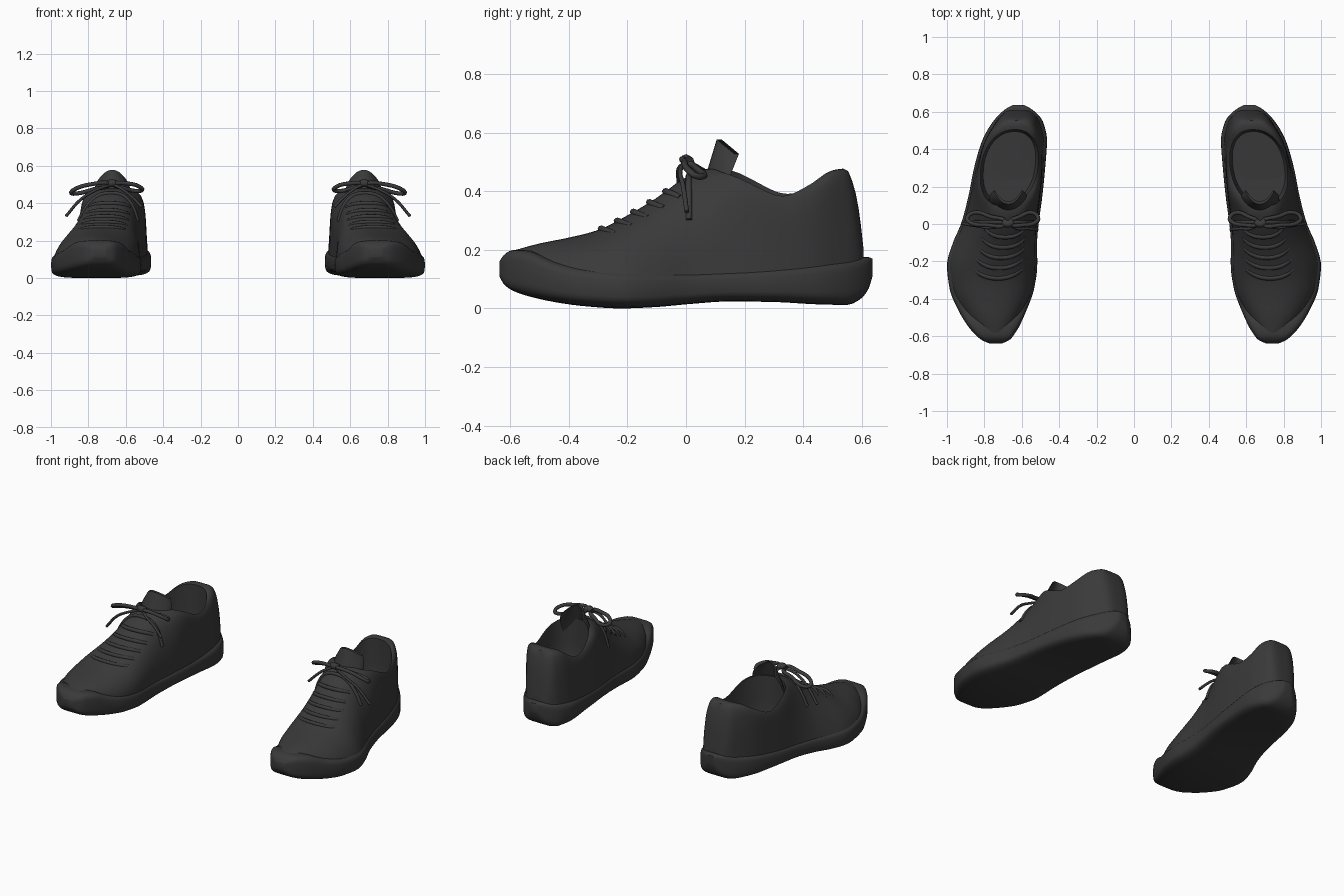
import bpy, bmesh, math

if "Cube" in bpy.data.objects:
    bpy.data.objects.remove(bpy.data.objects["Cube"])

mat = bpy.data.materials.new("charcoal")
mat.diffuse_color = (0.042, 0.042, 0.042, 1)
mat.use_nodes = True
mat.node_tree.nodes["Principled BSDF"].inputs["Base Color"].default_value = mat.diffuse_color

# Sole stations: y, inner x, outer x, bottom z, top z
SOLE = [(-.638, .705, .775, .11, .16), (-.62, .665, .815, .08, .185),
        (-.59, .64, .85, .06, .2), (-.55, .615, .885, .045, .2),
        (-.45, .57, .945, .022, .165), (-.35, .535, .985, .008, .145),
        (-.22, .517, 1.0, 0, .135), (-.1, .518, .968, .005, .13),
        (0, .51, .925, .014, .13), (.15, .49, .885, .024, .135),
        (.3, .475, .855, .022, .145), (.45, .465, .81, .014, .16),
        (.55, .488, .752, .012, .17), (.6, .53, .705, .035, .175),
        (.625, .565, .67, .07, .175), (.637, .59, .645, .11, .17)]
# Upper stations: y, inset from sole, crest z, crest x, taper, squareness
UPPER = [(-.6, .03, .195, .74, .05, 2.2), (-.5, .02, .222, .745, .05, 2.3),
         (-.4, .012, .242, .74, .08, 2.3), (-.3, .01, .268, .73, .1, 2.3),
         (-.2, .01, .318, .715, .15, 2.3), (-.1, .01, .378, .695, .18, 2.4),
         (0, .01, .448, .68, .2, 2.6), (.08, .01, .478, .672, .18, 3.5),
         (.15, .01, .475, .668, .13, 6), (.22, .01, .45, .667, .08, 8),
         (.34, .012, .412, .66, .06, 8), (.42, .014, .43, .655, .07, 8),
         (.5, .016, .472, .64, .1, 7), (.545, .015, .478, .63, .14, 5),
         (.57, .015, .43, .625, .1, 4), (.59, .015, .34, .62, .05, 3),
         (.607, .02, .2, .617, .05, 2.5)]


def interp(table, y):
    """Smooth, overshoot-free interpolation of a station table."""
    i = 0
    while i < len(table) - 2 and y > table[i + 1][0]:
        i += 1

    def slope(k, c):
        return (table[k + 1][c] - table[k][c]) / (table[k + 1][0] - table[k][0])

    def tangent(k, c):
        if k == 0 or k == len(table) - 1:
            return slope(min(k, len(table) - 2), c)
        a, b = slope(k - 1, c), slope(k, c)
        return 2 * a * b / (a + b) if a * b > 0 else 0

    h = table[i + 1][0] - table[i][0]
    t = min(1, max(0, (y - table[i][0]) / h))
    return [(2*t**3 - 3*t*t + 1) * table[i][c] + (3*t*t - 2*t**3) * table[i + 1][c]
            + h * ((t**3 - 2*t*t + t) * tangent(i, c) + (t**3 - t*t) * tangent(i + 1, c))
            for c in range(1, len(table[0]))]


def power(v, p):
    return math.copysign(abs(v) ** (2 / p), v)


def sole_point(y, a):
    xl, xr, zb, zt = interp(SOLE, y)
    return ((xl + xr) / 2 + (xr - xl) / 2 * power(math.cos(a), 5), y,
            (zb + zt) / 2 + (zt - zb) / 2 * power(math.sin(a), 4))


def upper_point(y, a):
    xl, xr, _, _ = interp(SOLE, y)
    inset, crest, cx, taper, p = interp(UPPER, y)
    f = power(max(0, math.sin(a)), p)
    mid = (xl + xr) / 2
    half = ((xr - xl) / 2 - inset) * (1 - taper * f)
    return (mid + (cx - mid) * f + half * power(math.cos(a), p), y, .1 + (crest - .1) * f)


def loft(name, rings):
    """Closed tube through equal-length rings, capped at both ends."""
    bm = bmesh.new()
    vs = [[bm.verts.new(p) for p in r] for r in rings]
    n = len(vs[0])
    for a, b in zip(vs, vs[1:]):
        for j in range(n):
            bm.faces.new((a[j], a[(j + 1) % n], b[(j + 1) % n], b[j]))
    bm.faces.new(vs[0][::-1])
    bm.faces.new(vs[-1])
    bmesh.ops.recalc_face_normals(bm, faces=bm.faces)
    me = bpy.data.meshes.new(name)
    bm.to_mesh(me)
    bm.free()
    ob = bpy.data.objects.new(name, me)
    bpy.context.collection.objects.link(ob)
    return ob


def activate(ob):
    bpy.ops.object.select_all(action='DESELECT')
    ob.select_set(True)
    bpy.context.view_layer.objects.active = ob


def finish(ob, angle=40):
    """Colour, smooth and mirror to make the pair."""
    ob.data.materials.clear()
    ob.data.materials.append(mat)
    activate(ob)
    bpy.ops.object.shade_smooth_by_angle(angle=math.radians(angle))
    ob.modifiers.new("pair", 'MIRROR').use_mirror_merge = False


def lace(name, pts, r=.011, closed=False):
    cu = bpy.data.curves.new(name, 'CURVE')
    cu.dimensions = '3D'
    cu.bevel_depth, cu.bevel_resolution, cu.resolution_u = r, 2, 6
    cu.use_fill_caps = True
    sp = cu.splines.new('BEZIER')
    sp.bezier_points.add(len(pts) - 1)
    for bp, p in zip(sp.bezier_points, pts):
        bp.co = p
        bp.handle_left_type = bp.handle_right_type = 'AUTO'
    sp.use_cyclic_u = closed
    ob = bpy.data.objects.new(name, cu)
    bpy.context.collection.objects.link(ob)
    activate(ob)
    bpy.ops.object.convert(target='MESH')
    finish(bpy.context.object, 60)


def stations(y0, y1, n):
    return [(y0 + y1) / 2 - (y1 - y0) / 2 * math.cos(math.pi * i / n) for i in range(n + 1)]


# Sole with raised toe bumper and heel
finish(loft("sole", [[sole_point(y, 2 * math.pi * j / 36) for j in range(36)]
                     for y in stations(-.638, .637, 48)]))

# Upper, hollowed out by the foot opening
upper = loft("upper", [[upper_point(y, math.pi * j / 32) for j in range(33)]
                       for y in stations(-.6, .607, 52)])
cutter = loft("opening_cutter", [
    [(.667 + .152 * s * power(math.cos(a), 2.2) - .03 * math.sin(a) * s,
      .3 + .205 * s * power(math.sin(a), 2.2), z)
     for a in (2 * math.pi * j / 48 for j in range(48))]
    for z, s in ((.14, .9), (.18, .98), (.32, 1), (.7, 1))])
cut = upper.modifiers.new("opening", 'BOOLEAN')
cut.operation, cut.object, cut.solver = 'DIFFERENCE', cutter, 'EXACT'
activate(upper)
bpy.ops.object.modifier_apply(modifier="opening")
bpy.data.objects.remove(cutter)
finish(upper)

# Tongue: curved padded flap
rings = []
for i in range(13):
    v = i / 12
    wide = .105 * (1 - .3 * v ** 3)
    row = [(u / 6, s) for s, us in ((0, range(-6, 7)), (1, range(6, -7, -1))) for u in us]
    rings.append([(.672 + u * wide, .045 + .06 * v + .06 * u * u + s * .016,
                   .38 + .198 * v - .05 * u * u * v) for u, s in row])
finish(loft("tongue", rings))

# Lace rows across the instep
for k, y0 in enumerate((-.29, -.235, -.18, -.125, -.07)):
    pts = []
    for i in range(9):
        u = i / 4 - 1
        x, y, z = upper_point(y0 + .05 * u * u, math.pi / 2 - .6 * u)
        pts.append((x, y, z - .012 * u * u))
    lace(f"lace_row_{k + 1}", pts, .012)

# Bow: knot, two loops and two loose ends
lace("bow_knot", [(.65, .01, .5), (.675, .0, .507), (.7, .01, .5)], .02)
lace("outer_loop", [(.69, .005, .5), (.79, -.005, .5), (.88, .01, .47), (.892, .03, .455),
                    (.86, .06, .452), (.77, .04, .475)], closed=True)
lace("inner_loop", [(.66, .005, .5), (.59, -.005, .505), (.525, .01, .487), (.512, .03, .472),
                    (.54, .06, .465), (.61, .04, .48)], closed=True)
lace("outer_end", [(.68, 0, .5), (.76, -.02, .47), (.84, -.01, .42), (.92, .003, .33)], .008)
lace("inner_end", [(.67, 0, .5), (.62, -.025, .475), (.57, -.025, .435), (.515, -.03, .38)], .008)
# Lace crossing over the throat
lace("throat_lace", [upper_point(.01, .5 + (math.pi - 1) * i / 8) for i in range(9)])
